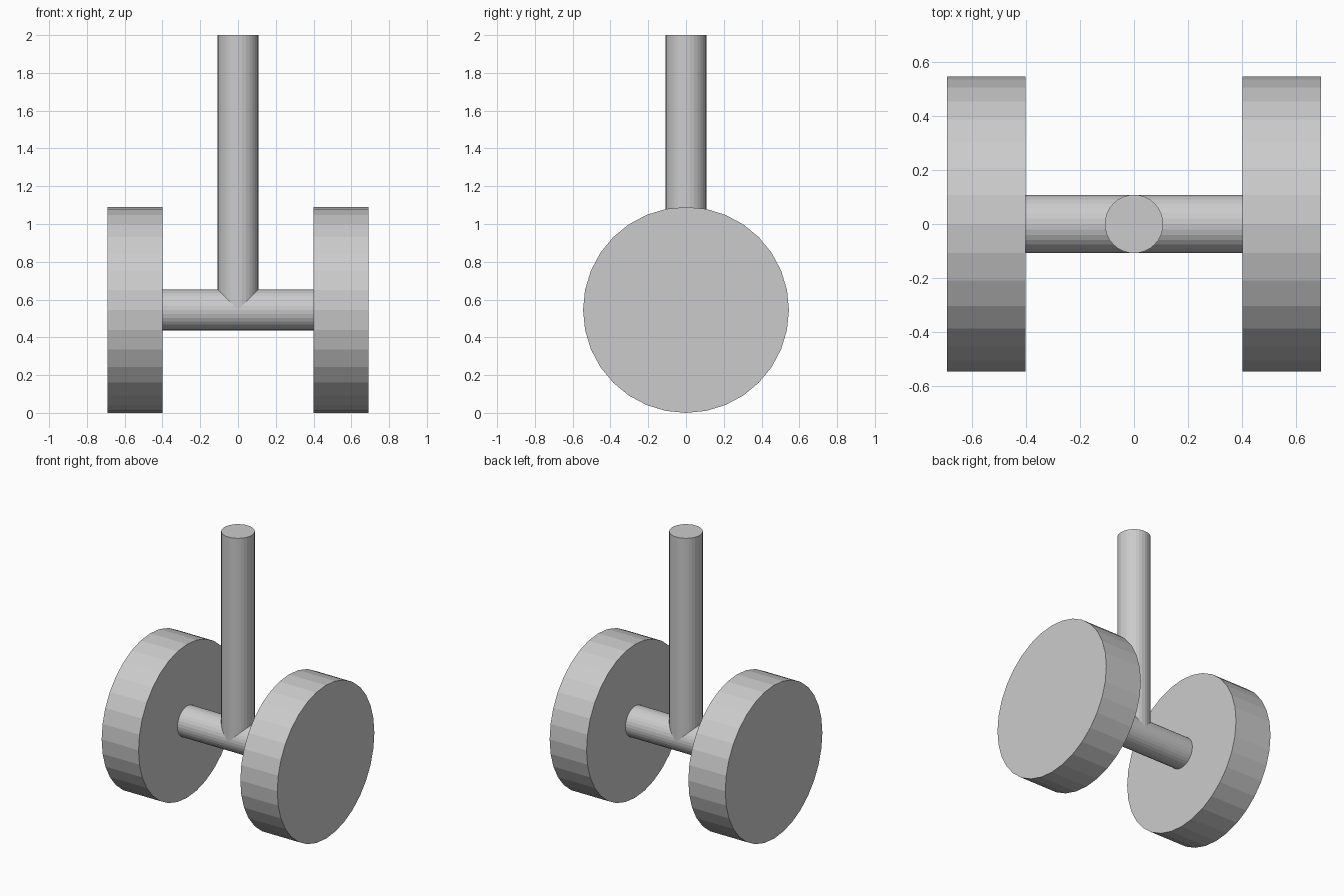
import bpy
from math import pi

if "Cube" in bpy.data.objects:
    bpy.data.objects.remove(bpy.data.objects["Cube"])

WHEEL_R = 0.545
ROD_R = 0.108


def cylinder(name, radius, length, location, along_x=False):
    rotation = (0, pi / 2, 0) if along_x else (0, 0, 0)
    bpy.ops.mesh.primitive_cylinder_add(
        vertices=32, radius=radius, depth=length,
        location=location, rotation=rotation)
    obj = bpy.context.object
    obj.name = name
    return obj


# Pair of wheels, faceted rims
for side, label in ((-1, "left"), (1, "right")):
    cylinder(f"{label}_wheel", WHEEL_R, 0.29, (side * 0.545, 0, WHEEL_R), True)

# Axle between the inner wheel faces
cylinder("axle", ROD_R, 0.80, (0, 0, WHEEL_R), True)

# Upright strut rising from the axle centre
cylinder("strut", ROD_R, 2 - WHEEL_R, (0, 0, (2 + WHEEL_R) / 2))
